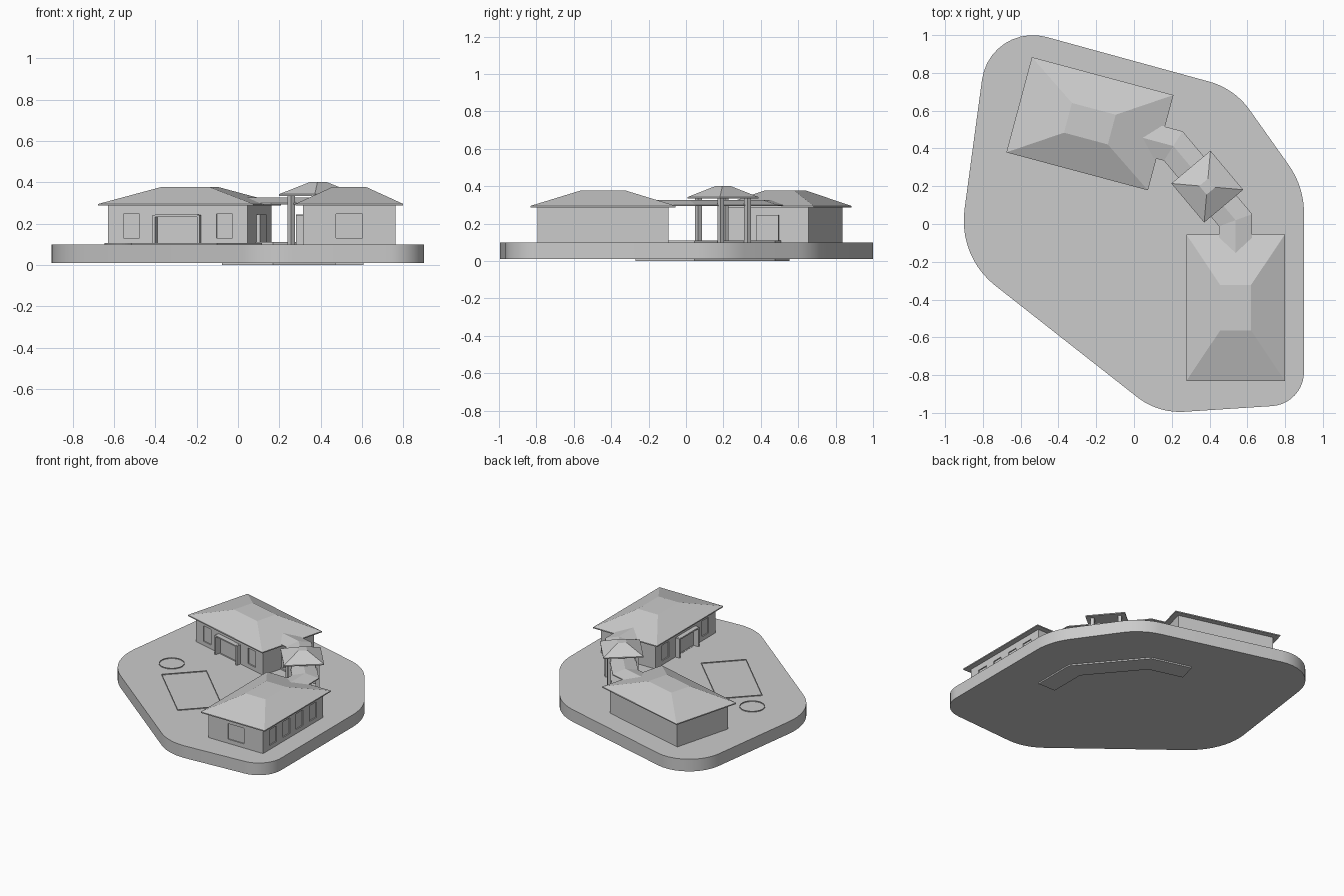
import bpy, bmesh, math
from mathutils import Vector, Matrix

if "Cube" in bpy.data.objects:
    bpy.data.objects.remove(bpy.data.objects["Cube"])


def finish(name, bm):
    bmesh.ops.recalc_face_normals(bm, faces=bm.faces[:])
    me = bpy.data.meshes.new(name)
    bm.to_mesh(me)
    bm.free()
    ob = bpy.data.objects.new(name, me)
    bpy.context.collection.objects.link(ob)
    return ob


def place(x, y, deg):
    return Matrix.Translation((x, y, 0)) @ Matrix.Rotation(math.radians(deg), 4, 'Z')


def loft(name, loops, M=Matrix()):
    """Closed solid through equal-length loops of points."""
    bm = bmesh.new()
    rows = [[bm.verts.new(M @ Vector(p)) for p in lp] for lp in loops]
    n = len(rows[0])
    for a, b in zip(rows, rows[1:]):
        for i in range(n):
            j = (i + 1) % n
            bm.faces.new((a[i], a[j], b[j], b[i]))
    bm.faces.new(rows[0])
    bm.faces.new(rows[-1])
    return finish(name, bm)


def rect(w, d, z):
    return [(sx * w / 2, sy * d / 2, z) for sx, sy in ((-1, -1), (1, -1), (1, 1), (-1, 1))]


def boxes(name, items, M=Matrix()):
    """items: (centre, size) pairs merged into one object."""
    bm = bmesh.new()
    for c, s in items:
        bmesh.ops.create_cube(bm, size=1, matrix=M @ Matrix.Translation(c) @ Matrix.Diagonal((*s, 1)))
    return finish(name, bm)


def sweep(name, path, section):
    """Mitred sweep of an (offset, z) section along a flat path."""
    pts = [Vector(p) for p in path]
    loops = []
    for i, p in enumerate(pts):
        ds = []
        if i:
            ds.append((p - pts[i - 1]).normalized())
        if i < len(pts) - 1:
            ds.append((pts[i + 1] - p).normalized())
        t = sum(ds, Vector((0, 0))).normalized()
        n = Vector((-t.y, t.x)) / t.dot(ds[0])
        loops.append([(p.x + n.x * o, p.y + n.y * o, z) for o, z in section])
    return loft(name, loops)


def rim(name, pts, M, t=0.004, z0=0.095, z1=0.106):
    """Thin raised curb around a convex outline centred on the origin."""
    bm = bmesh.new()
    inner = [(x - math.copysign(min(t, abs(x)), x), y - math.copysign(min(t, abs(y)), y)) if len(pts) == 4
             else (x * (1 - t / math.hypot(x, y)), y * (1 - t / math.hypot(x, y))) for x, y in pts]
    rows = [[bm.verts.new(M @ Vector((x, y, z))) for x, y in lp]
            for lp, z in ((pts, z0), (pts, z1), (inner, z1), (inner, z0))]
    for k in range(4):
        a, b = rows[k], rows[(k + 1) % 4]
        for i in range(len(pts)):
            j = (i + 1) % len(pts)
            bm.faces.new((a[i], a[j], b[j], b[i]))
    return finish(name, bm)


# rounded island slab: corner x, y and tangent length
corners = [(-0.763, 1.072, .31), (-0.931, -0.172, .25), (0.127, -1.003, .14),
           (0.9, -0.953, .17), (0.9, 0.198, .14), (0.532, 0.717, .14)]
outline = []
for i, (x, y, t) in enumerate(corners):
    p = Vector((x, y))
    u = (Vector(corners[i - 1][:2]) - p).normalized()
    v = (Vector(corners[(i + 1) % 6][:2]) - p).normalized()
    half = u.angle(v) / 2
    r = t * math.tan(half)
    c = p + (u + v).normalized() * (t / math.cos(half))
    a, b = p + u * t - c, p + v * t - c
    ang = math.atan2(a.x * b.y - a.y * b.x, a.dot(b))
    for k in range(11):
        w = math.atan2(a.y, a.x) + ang * k / 10
        outline.append((c.x + r * math.cos(w), c.y + r * math.sin(w)))
slab = loft("island_slab", [[(x, y, z) for x, y in outline] for z in (0.01, 0.1)])
for f in slab.data.polygons:
    f.use_smooth = len(f.vertices) == 4
slab.data.set_sharp_from_angle(angle=math.radians(40))


def house(name, M, end_window=False, back_windows=False, end_door=False):
    W, D = 0.70, 0.445
    walls = loft(name + "_walls", [rect(W, D, 0.09), rect(W, D, 0.29)], M)
    cz, h, deep = 0.188, 0.115, 0.016
    # recessed windows and door openings
    cuts = [((x, -D / 2, cz), (0.08, deep, h)) for x in (-0.233, 0.233)]
    cuts.append(((0, -D / 2, 0.17), (0.21, deep, 0.137)))
    if back_windows:
        cuts += [((x, D / 2, cz), (0.08, deep, h)) for x in (-0.2325, -0.0775, 0.0775, 0.2325)]
    if end_window:
        cuts.append(((W / 2, 0, cz), (deep, 0.13, h)))
    cutter = boxes(name + "_opening_cutter", cuts, M)
    cutter.hide_render = True
    cutter.hide_set(True)
    mod = walls.modifiers.new("openings", 'BOOLEAN')
    mod.object = cutter
    mod.solver = 'EXACT'
    # projecting door surround
    y = -D / 2 - 0.014
    boxes(name + "_door_surround",
          [((s * 0.111, y, 0.17), (0.012, 0.04, 0.144)) for s in (-1, 1)]
          + [((0, y, 0.238), (0.21, 0.04, 0.01))], M)
    if end_door:
        boxes(name + "_end_door", [((W / 2 + 0.008, 0, 0.17), (0.022, 0.12, 0.15))], M)
    # hipped roof with flat top
    loft(name + "_roof", [rect(0.776, 0.522, 0.287), rect(0.776, 0.522, 0.295),
                          rect(0.24, 0.163, 0.377)], M)


house("rear_house", place(-0.2335, 0.531, -15), end_door=True)
house("side_house", place(0.538, -0.443, -90), end_window=True, back_windows=True)

# covered walkway linking the houses
path = [(-0.06, 0.485), (0.208, 0.413), (0.538, 0.02), (0.538, -0.27)]
sweep("walkway_floor", path, [(-0.07, 0), (0.07, 0), (0.07, 0.11), (-0.07, 0.11)])
roof_path = [(0.04, 0.458)] + path[1:3] + [(0.538, -0.17)]
sweep("walkway_roof", roof_path, [(-0.088, 0.293), (0.088, 0.293), (0.088, 0.30),
                                  (0, 0.325), (-0.088, 0.30)])

# pavilion over the walkway
P = place(0.388, 0.198, -50)
loft("pavilion_roof", [rect(0.27, 0.27, 0.334), rect(0.27, 0.27, 0.342), rect(0.06, 0.06, 0.4)], P)
boxes("pavilion_posts", [((sx * 0.093, sy * 0.093, 0.215), (0.025, 0.025, 0.245))
                         for sx in (-1, 1) for sy in (-1, 1)], P)

# pool and round tub curbs
rim("pool_curb", [p[:2] for p in rect(0.578, 0.31, 0)], place(-0.2, -0.25, -44.2))
rim("round_tub_curb", [(0.086 * math.cos(k * math.tau / 40), 0.086 * math.sin(k * math.tau / 40))
                       for k in range(40)], place(-0.56, 0.025, 0))
